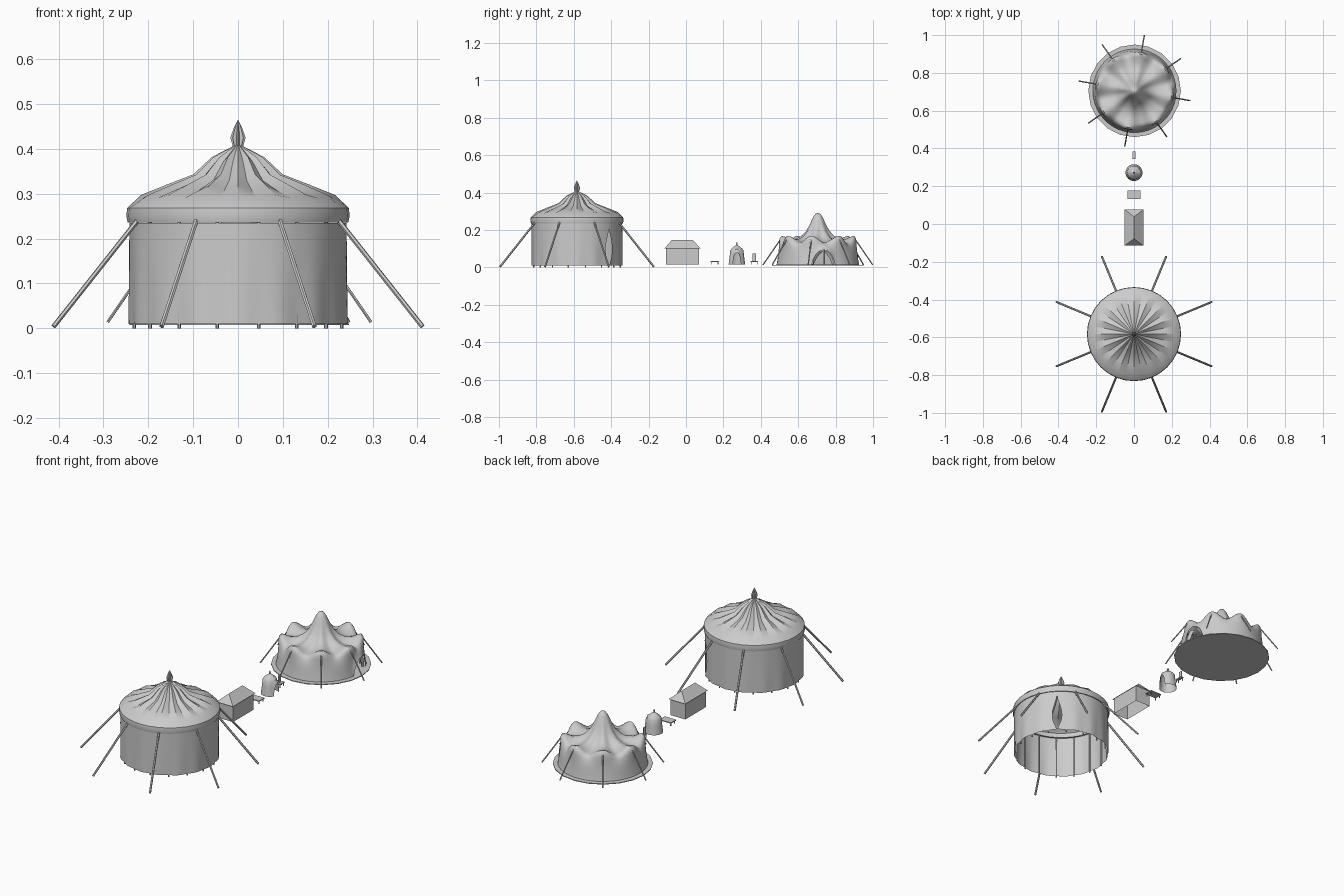
import bpy, bmesh, math
from mathutils import Vector

if "Cube" in bpy.data.objects:
    bpy.data.objects.remove(bpy.data.objects["Cube"])

def make(name, verts, faces, angle=40):
    me = bpy.data.meshes.new(name)
    me.from_pydata(verts, [], faces)
    bm = bmesh.new()
    bm.from_mesh(me)
    bmesh.ops.remove_doubles(bm, verts=bm.verts, dist=1e-5)
    bmesh.ops.recalc_face_normals(bm, faces=bm.faces)
    bm.to_mesh(me)
    bm.free()
    ob = bpy.data.objects.new(name, me)
    bpy.context.collection.objects.link(ob)
    bpy.context.view_layer.objects.active = ob
    bpy.ops.object.select_all(action='DESELECT')
    ob.select_set(True)
    bpy.ops.object.shade_smooth_by_angle(angle=math.radians(angle))
    return ob

def surf(name, rows, n, f, centre, closed=True, angle=40):
    """Sheet swept round a centre; f(row, i) gives angle, radius, height."""
    m = n if closed else n + 1
    verts = []
    for row in rows:
        for i in range(m):
            a, r, z = f(row, i)
            verts.append((centre[0] + r * math.cos(a), centre[1] + r * math.sin(a), z))
    faces = [(j * m + i, j * m + (i + 1) % m, (j + 1) * m + (i + 1) % m, (j + 1) * m + i)
             for j in range(len(rows) - 1) for i in range(n)]
    return make(name, verts, faces, angle)

def rod(name, p, q, r, n=6):
    p, q = Vector(p), Vector(q)
    rot = (q - p).to_track_quat('Z', 'Y')
    ring = [rot @ Vector((r * math.cos(i * math.tau / n), r * math.sin(i * math.tau / n), 0)) for i in range(n)]
    verts = [p + v for v in ring] + [q + v for v in ring]
    faces = [(i, (i + 1) % n, n + (i + 1) % n, n + i) for i in range(n)]
    faces += [tuple(range(n)), tuple(range(n, 2 * n))]
    return make(name, verts, faces)

def box(name, x0, x1, y0, y1, z0, z1):
    v = [(x, y, z) for z in (z0, z1) for x, y in ((x0, y0), (x1, y0), (x1, y1), (x0, y1))]
    f = [(0, 1, 2, 3), (4, 5, 6, 7)] + [(i, (i + 1) % 4, 4 + (i + 1) % 4, 4 + i) for i in range(4)]
    return make(name, v, f, 20)

def polar(c, deg, r, z):
    a = math.radians(deg)
    return (c[0] + r * math.cos(a), c[1] + r * math.sin(a), z)

# Large pavilion: wall with a lens-shaped slit as the entrance
B = (0, -0.583)
N = 96
def wall(z, i):
    t = max(0, min(1, (z - 0.02) / 0.18))
    gap = 0.1 * math.sin(math.pi * t ** 0.8) + 0.002
    a = math.pi / 4 + gap + (math.tau - 2 * gap) * i / N
    fold = 0.0025 * (1 - z / 0.24) * math.cos(16 * a)
    return a, 0.242 + fold, z
surf("pavilion_wall", [0.01 + 0.0225 * k for k in range(11)], N, wall, B, closed=False)

# Pleated roof: radius, height, valley depth
roof = [(.238, .238, 0), (.246, .236, 0), (.249, .25, 0), (.247, .268, 0), (.217, .297, .007),
        (.16, .32, .014), (.1, .343, .014), (.058, .382, .01), (.015, .404, .002), (.008, .408, 0)]
def pleat(row, i):
    return i * math.tau / 32, row[0], row[1] - (row[2] if i % 2 else 0)
surf("pavilion_roof", roof, 32, pleat, B, angle=25)

# Star-section finial
fin = [(.01, .4), (.017, .425), (.009, .448), (0, .466)]
surf("pavilion_finial", fin, 16,
     lambda p, i: (i * math.tau / 16, p[0] * (.6 if i % 2 else 1), p[1]), B, angle=25)

# Guy ropes and inner wall poles
for k in range(8):
    d = 22.5 + 45 * k
    rod("pavilion_rope", polar(B, d, .243, .24), polar(B, d, .445, .004), .0055)
for k in range(16):
    d = 11.25 + 22.5 * k
    rod("pavilion_pole", polar(B, d, .236, 0), polar(B, d, .236, .238), .004)

# Round bell tent: drooping canopy over eight poles, arched doorway
S = (0.003, 0.705)
PH = math.radians(80)
DOOR = math.radians(8)
def arch(a, half, h):
    d = (a - DOOR + math.pi) % math.tau - math.pi
    return h * math.sqrt(max(0, 1 - (d / half) ** 2))
canopy = [(0, .292, 0), (.012, .288, 0), (.025, .27, 0), (.042, .232, .001), (.06, .195, .003),
          (.085, .165, .005), (.115, .148, .006), (.15, .143, .009), (.175, .149, .016),
          (.19, .15, .019), (.2, .14, .017), (.204, .125, .012), (.207, .105, .005),
          (.211, .08, 0), (.215, .045, 0), (.221, .013, 0)]
def bell(row, i):
    a = DOOR + i * math.tau / 128
    r, z, amp = row
    z += amp * math.cos(8 * (a - PH))
    r += amp * .35 * math.cos(8 * (a - PH))
    lift = arch(a, .27, .08)
    if z < .125:
        z += lift * (.125 - z) / .112
    return a, r, z
surf("bell_tent_canopy", canopy, 128, bell, S, angle=60)

# Groundsheet
surf("bell_tent_floor", [(0, .011), (.245, .011), (.245, .007), (0, .007)], 20,
     lambda p, i: (i * math.tau / 20, p[0], p[1]), S)

# Door curtains folded back beside the opening
for s in (-1, 1):
    def curtain(z, i, s=s):
        w = .27 * math.sqrt(max(0, 1 - ((z - .013) / .08) ** 2))
        return DOOR + s * (w - .12 * i / 4 * (z / .09)), .214 - .012 * i / 4, z
    surf("bell_tent_curtain", [.013, .03, .05, .07, .085], 4, curtain, S, closed=False)

for k in range(8):
    d = 80 + 45 * k
    rod("bell_tent_rope", polar(S, d, .196, .16), polar(S, d, .298, .014), .0035)
    rod("bell_tent_pole", polar(S, d, .19, .012), polar(S, d, .19, .165), .003)

# Hip-roofed stall, open underneath
x, y0, y1 = .045, -.107, .07
base = [(-x, y0), (x, y0), (x, y1), (-x, y1)]
make("stall_walls", [(a, b, z) for z in (.015, .104) for a, b in base],
     [(i, (i + 1) % 4, 4 + (i + 1) % 4, 4 + i) for i in range(4)], 20)
x, y0, y1 = .05, -.115, .077
make("stall_roof", [(-x, y0, .102), (x, y0, .102), (x, y1, .102), (-x, y1, .102),
                    (0, -.077, .146), (0, .038, .146)],
     [(0, 1, 4), (1, 2, 5, 4), (2, 3, 5), (3, 0, 4, 5)], 20)

# Table
box("table_top", -.034, .034, .132, .177, .03, .035)
for sx in (-1, 1):
    for y in (.138, .171):
        box("table_leg", sx * .029 - .002, sx * .029 + .002, y - .002, y + .002, .015, .03)

# Small six-sided tent with arched opening
H = (0, .272)
hexa = [(0, .122), (.012, .115), (.03, .1), (.036, .09), (.039, .06), (.045, .015)]
def small(row, i):
    a = i * math.tau / 48
    flat = math.cos(math.pi / 6) / math.cos((a + math.pi / 6) % (math.pi / 3) - math.pi / 6)
    a += math.pi / 6
    z = row[1]
    if z < .1:
        z += arch(a + DOOR, .5, .065) * (.1 - z) / .085
    return a, row[0] * (.9 + .1 * flat), z
surf("small_tent_canopy", hexa, 48, small, H, angle=30)
surf("small_tent_finial", [(.003, .118), (.005, .127), (0, .138)], 6,
     lambda p, i: (i * math.tau / 6, p[0], p[1]), H)

# Chair
box("chair_seat", -.008, .008, .345, .385, .03, .035)
box("chair_back", -.009, -.005, .356, .374, .035, .076)
for sx in (-1, 1):
    for y in (.349, .381):
        box("chair_leg", sx * .006 - .0015, sx * .006 + .0015, y - .002, y + .002, .015, .03)
